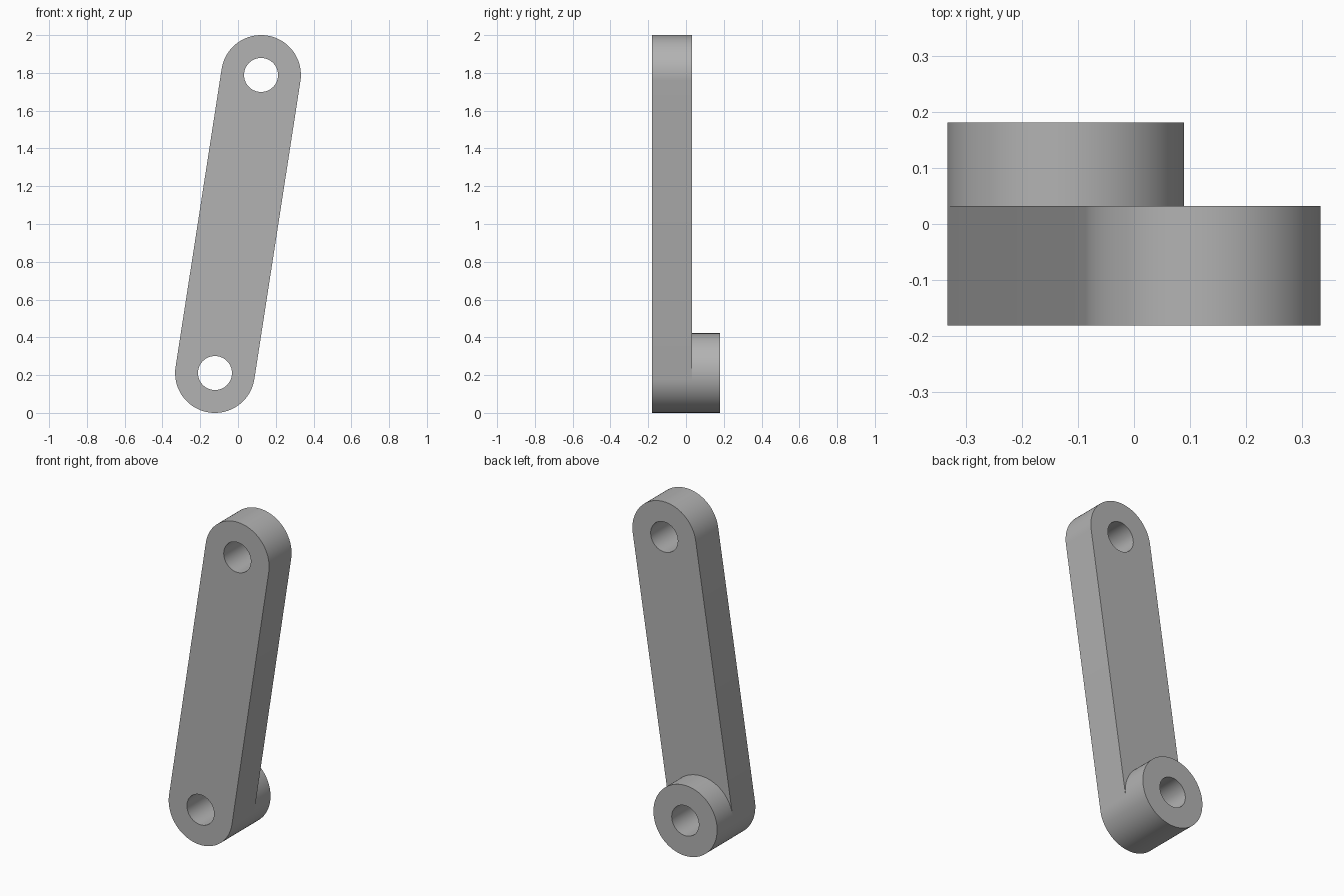
import bpy, bmesh
from math import pi, sin, cos
from mathutils import Vector

cube = bpy.data.objects.get("Cube")
if cube:
    bpy.data.objects.remove(cube, do_unlink=True)

R, HOLE, N = 0.211, 0.09, 96            # end radius, pin hole radius, segments
FRONT, STEP, BACK = -0.181, 0.032, 0.181
low, high = Vector((-0.122, 0, 0.211)), Vector((0.122, 0, 1.789))
along = (high - low).normalized()
across = Vector((along.z, 0, -along.x))

bm = bmesh.new()


def ring(centre, radius):
    """Circle of vertices on the front plane, starting at the arm's side."""
    verts = []
    for i in range(N):
        a = 2 * pi * i / N
        p = centre + radius * (cos(a) * across + sin(a) * along)
        verts.append(bm.verts.new((p.x, FRONT, p.z)))
    return verts


def eye(centre):
    """Flat washer around a pin hole."""
    outer, inner = ring(centre, R), ring(centre, HOLE)
    faces = [bm.faces.new((outer[i], outer[(i + 1) % N],
                           inner[(i + 1) % N], inner[i])) for i in range(N)]
    return outer, faces


def thicken(faces, depth, keep):
    """Extrude a flat sheet backwards and return its new back faces."""
    geom = bmesh.ops.extrude_face_region(bm, geom=faces, use_keep_orig=keep)["geom"]
    verts = [g for g in geom if isinstance(g, bmesh.types.BMVert)]
    bmesh.ops.translate(bm, verts=verts, vec=(0, depth, 0))
    return [g for g in geom if isinstance(g, bmesh.types.BMFace)]


# Front sheet: two eyes joined by a straight web
low_rim, low_faces = eye(low)
high_rim, high_faces = eye(high)
web = [bm.faces.new((low_rim[i], low_rim[i + 1],
                     high_rim[-i - 1], high_rim[-i % N])) for i in range(N // 2)]

# Arm thickness, then the boss behind the lower eye
back_faces = thicken(low_faces + high_faces + web, STEP - FRONT, True)
boss = [f for f in back_faces
        if (f.calc_center_median() - low - Vector((0, STEP, 0))).length < R
        and all((v.co - low - Vector((0, STEP, 0))).length < R + 0.001 for v in f.verts)]
thicken(boss, BACK - STEP, False)
bmesh.ops.recalc_face_normals(bm, faces=bm.faces[:])

mesh = bpy.data.meshes.new("crank_arm")
bm.to_mesh(mesh)
bm.free()
arm = bpy.data.objects.new("crank_arm", mesh)
bpy.context.collection.objects.link(arm)

# Plain grey finish
grey = bpy.data.materials.new("grey")
grey.use_nodes = True
colour = (0.45, 0.45, 0.45, 1)
grey.diffuse_color = colour
grey.node_tree.nodes["Principled BSDF"].inputs["Base Color"].default_value = colour
mesh.materials.append(grey)

bpy.context.view_layer.objects.active = arm
arm.select_set(True)
bpy.ops.object.shade_smooth_by_angle(angle=pi / 6)
